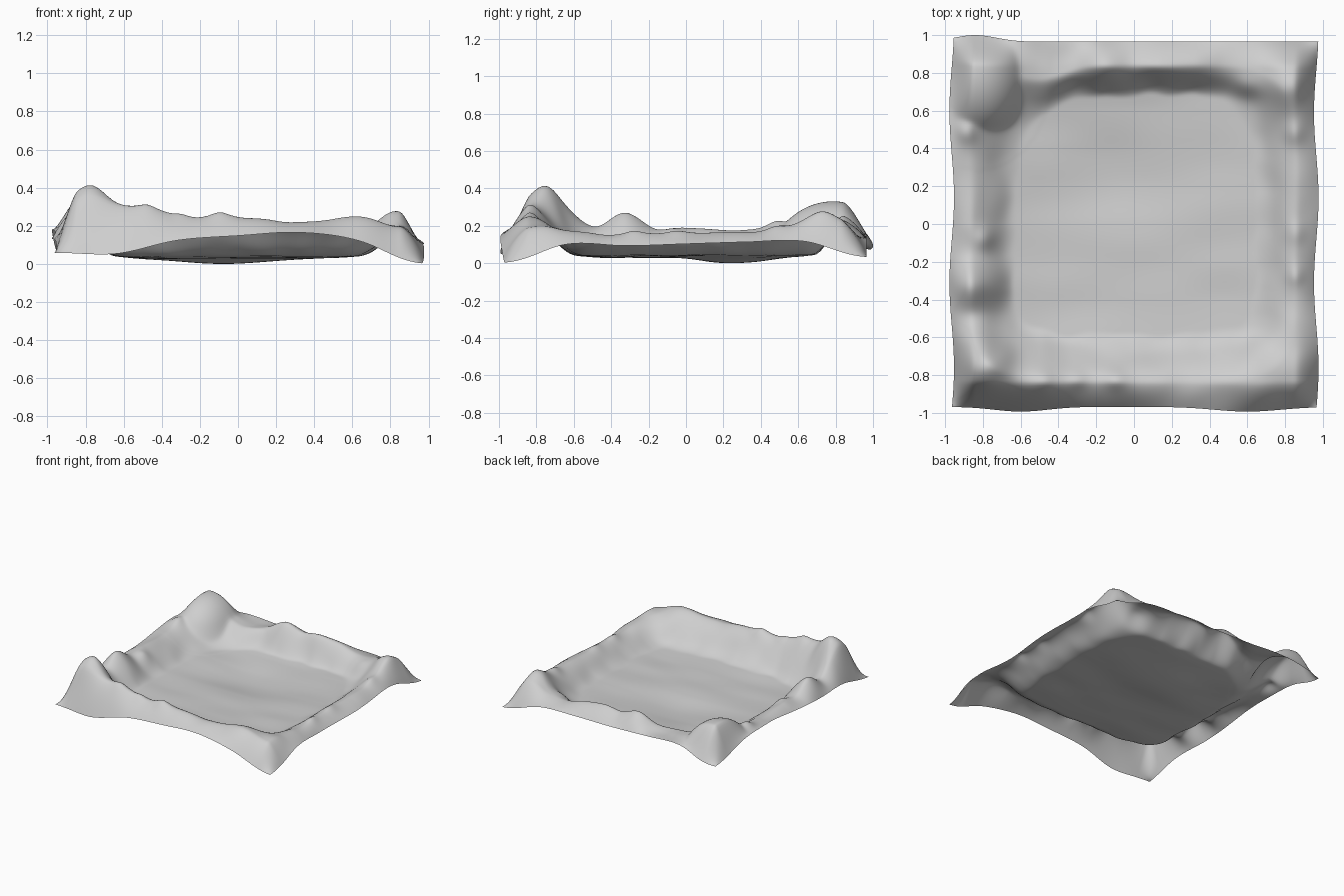
import bpy, bmesh, math
from mathutils import noise, Vector

if "Cube" in bpy.data.objects:
    bpy.data.objects.remove(bpy.data.objects["Cube"])

N = 150          # grid divisions per side
H = 0.965        # half width of the sheet

# Rim crest heights along each side, evenly spaced from - to +
CREST = {
    'front': [.24, .275, .30, .31, .265, .255, .255, .24, .23, .24, .265, .215, .18],
    'back':  [.20, .20, .18, .16, .18, .265, .22, .235, .215, .175, .175, .225, .19],
    'left':  [.24, .27, .25, .205, .285, .19, .195, .185, .18, .20, .20, .20, .20],
    'right': [.18, .195, .18, .165, .16, .165, .17, .17, .175, .185, .225, .25, .19]}
# Heights of the outer border along each side
EDGE = {
    'front': [.065, .06, .13, .155, .172, .13, .01],
    'back':  [.08, .16, .15, .14, .14, .13, .04],
    'left':  [.065, .13, .14, .15, .18, .18, .08],
    'right': [.01, .11, .10, .11, .12, .125, .04]}
# Where the inner wall starts and where it crests, per side
FOOT = {'front': [.58] * 2, 'back': [.68] * 2, 'left': [.63] * 2, 'right': [.64] * 2}
TOP = {'front': [.85] * 2, 'back': [.85] * 2, 'left': [.88] * 2, 'right': [.87] * 2}
# Corner hills and knolls: x, y, radius, extra height
HILLS = [(-.79, -.75, .13, .15), (.83, .72, .09, .04), (.58, .70, .07, .06),
         (-.90, .48, .06, .035), (-.78, -.08, .06, .04), (-.68, -.68, .06, .03),
         (-.48, -.82, .05, .015), (-.30, -.82, .05, .015), (-.10, -.82, .06, .025),
         (.85, .48, .06, .02), (.86, -.05, .06, .015), (.86, -.28, .05, .015)]


def smooth(t):
    t = min(1, max(0, t))
    return t * t * (3 - 2 * t)


def gauss(x, y, r):
    return math.exp(-(x * x + y * y) / (r * r))


def sample(tab, s):
    """Smooth interpolation of an evenly spaced table."""
    f = min(1, max(0, (s + H) / (2 * H))) * (len(tab) - 1)
    i = min(int(f), len(tab) - 2)
    t = f - i
    a, b, c, d = (tab[min(max(i + k, 0), len(tab) - 1)] for k in (-1, 0, 1, 2))
    return b + .5 * t * (c - a + t * (2 * a - 5 * b + 4 * c - d + t * (3 * (b - c) + d - a)))


def around(tables, x, y):
    """Blend the four side tables by nearness to each side."""
    ws = {'front': max(0, -y), 'back': max(0, y), 'left': max(0, -x), 'right': max(0, x)}
    total = value = 0
    for side, w in ws.items():
        w = w ** 8 + 1e-12
        total += w
        value += w * sample(tables[side], x if side in ('front', 'back') else y)
    return value / total


def height(x, y):
    r = (abs(x) ** 5.5 + abs(y) ** 5.5) ** (1 / 5.5)
    # Gently rippled basin floor
    floor = .036 + .018 * min(r / .7, 1.2) ** 4 - .03 * gauss(x + .1, (y - .27) * 1.6, .32)
    floor += .008 * noise.noise(Vector((x * 2.2, y * 5, 1.7)))
    # Lumpy inner wall and crest
    lump = noise.noise(Vector((x * 6, y * 6, 4.2)))
    foot = around(FOOT, x, y) + .03 * lump
    crest = around(TOP, x, y)
    if y > 0:
        shift = .09 * gauss(x + .48, 0, .16) * y
        crest -= shift
        foot -= shift
    top = around(CREST, x, y) + .012 * lump
    top += sum(h * gauss(x - a, y - b, q) for a, b, q, h in HILLS)
    z = floor + (top - floor) * smooth((r - foot) / (crest - foot))
    # Round dome in the back left corner, softly merged
    q = 1 - ((x + .83) / .26) ** 2 - ((y - .78) / .33) ** 2
    dome = .335 * math.sqrt(q) if q > .3 else .335 * (.5477 + (q - .3) * .913)
    z = .5 * (z + dome + math.sqrt((z - dome) ** 2 + .0012)) if dome > -.3 else z
    # Outer slope down to the border
    ax = max(0, (abs(x) - .85) / (H - .85)) ** 1.6
    ay = max(0, (abs(y) - .83) / (H - .83)) ** 1.6
    drop = 1 - (1 - min(ax, 1)) * (1 - min(ay, 1))
    return z + (around(EDGE, x, y) - z) * drop


def outline(x, y):
    """Slightly wavy plan outline."""
    k = (max(abs(x), abs(y)) / H) ** 8
    dx = .012 * math.sin(7 * y + .6) * k * abs(x) / H
    dy = 0
    if y > 0:
        dy = .035 * gauss(x + .85, 0, .16) * k * y / H
    else:
        dy = (.025 * (gauss(x + .6, 0, .2) + gauss(x - .6, 0, .25)) + .003) * k * y / H
    return x + dx, y + dy


# Terrain sheet
bm = bmesh.new()
bmesh.ops.create_grid(bm, x_segments=N, y_segments=N, size=H)
for v in bm.verts:
    x, y = v.co.x, v.co.y
    v.co = (*outline(x, y), height(x, y))
low = min(v.co.z for v in bm.verts)
for v in bm.verts:
    v.co.z -= low
for f in bm.faces:
    f.smooth = True
mesh = bpy.data.meshes.new('terrain_basin')
bm.to_mesh(mesh)
bm.free()

grey = bpy.data.materials.new('light_grey')
grey.diffuse_color = (.62, .62, .62, 1)
grey.use_nodes = True
grey.node_tree.nodes["Principled BSDF"].inputs["Base Color"].default_value = grey.diffuse_color
mesh.materials.append(grey)
obj = bpy.data.objects.new('terrain_basin', mesh)
bpy.context.collection.objects.link(obj)
